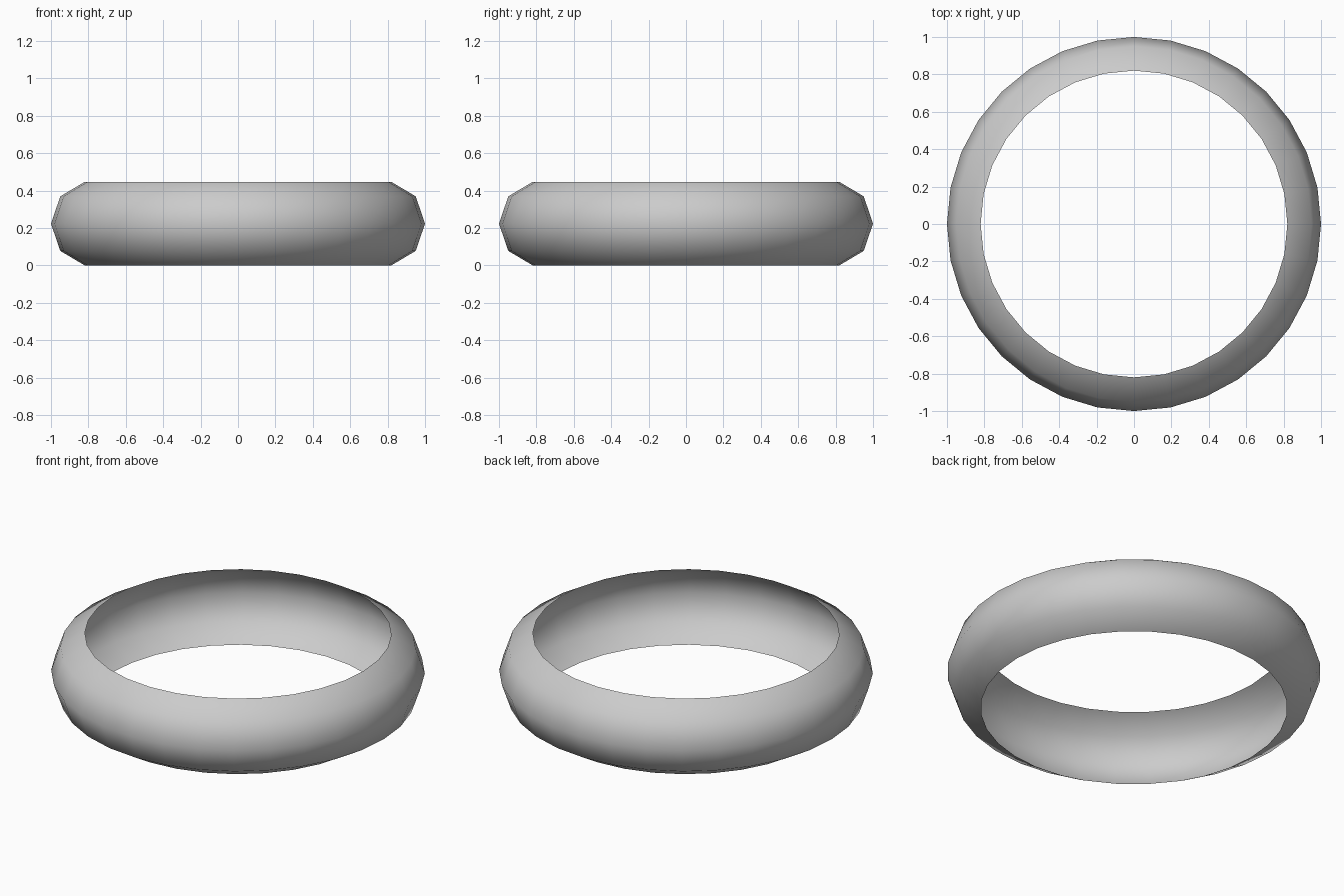
import bpy, bmesh, math

if "Cube" in bpy.data.objects:
    bpy.data.objects.remove(bpy.data.objects["Cube"])

SEGMENTS = 32
# Outward-bulging band profile: (radius, height)
PROFILE = [(0.82, 0.0), (0.95, 0.077), (1.0, 0.223), (0.95, 0.369), (0.82, 0.446)]

# Open band: the profile is swept around z as a thin shell
bm = bmesh.new()
rings = []
for r, z in PROFILE:
    rings.append([bm.verts.new((r * math.cos(2 * math.pi * i / SEGMENTS),
                                r * math.sin(2 * math.pi * i / SEGMENTS), z))
                  for i in range(SEGMENTS)])
for low, high in zip(rings, rings[1:]):
    for i in range(SEGMENTS):
        j = (i + 1) % SEGMENTS
        face = bm.faces.new((low[i], low[j], high[j], high[i]))
        face.smooth = True

mesh = bpy.data.meshes.new("ring_band")
bm.to_mesh(mesh)
bm.free()
band = bpy.data.objects.new("ring_band", mesh)
bpy.context.collection.objects.link(band)
